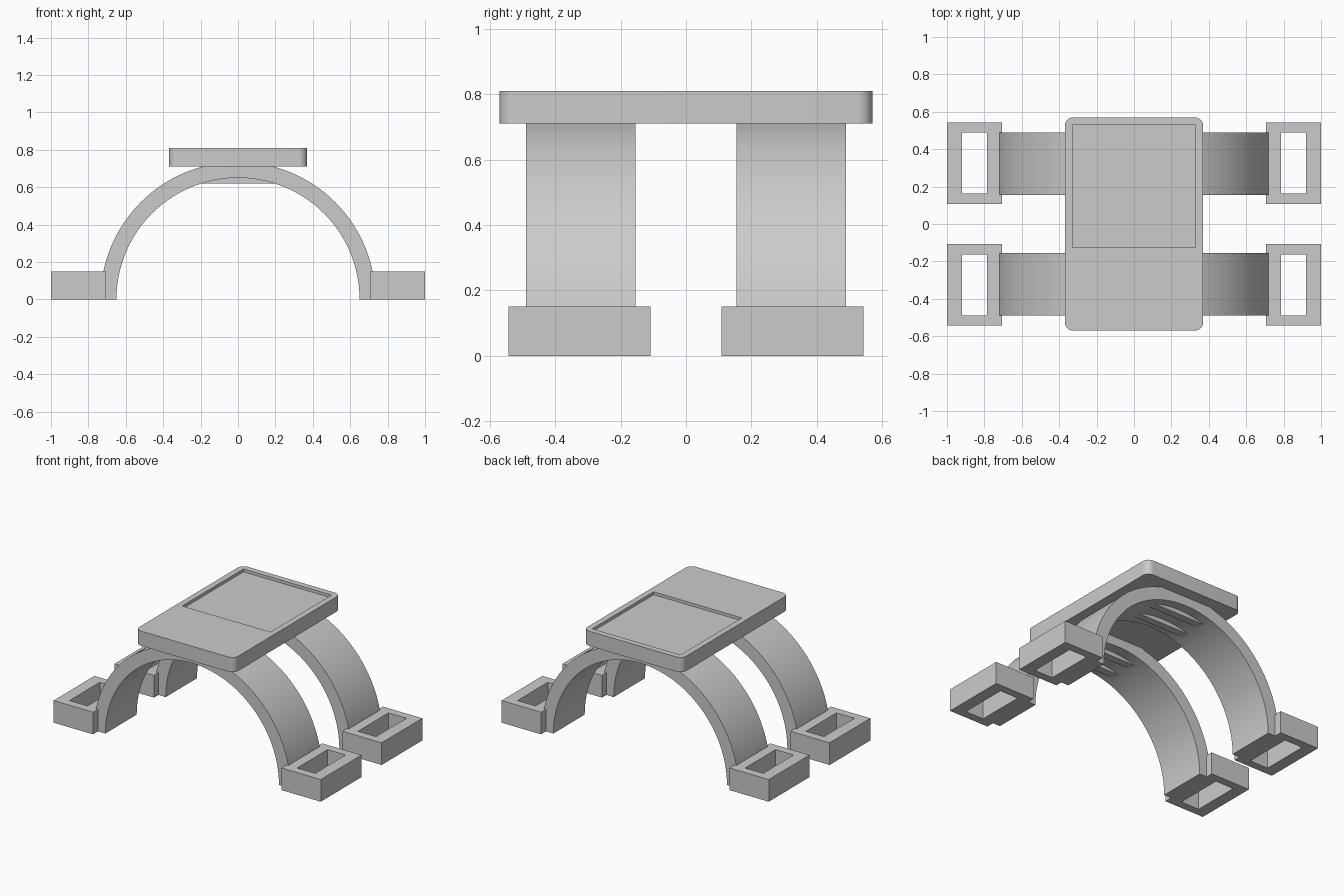
import bpy
import bmesh
import math

if "Cube" in bpy.data.objects:
    bpy.data.objects.remove(bpy.data.objects["Cube"])

grey = bpy.data.materials.new("plain grey")
grey.use_nodes = True
grey.diffuse_color = (0.6, 0.6, 0.6, 1)
grey.node_tree.nodes["Principled BSDF"].inputs["Base Color"].default_value = grey.diffuse_color


def finish(name, bm):
    """Turn a bmesh into a grey object with smooth curves and sharp corners."""
    bmesh.ops.recalc_face_normals(bm, faces=bm.faces)
    mesh = bpy.data.meshes.new(name)
    bm.to_mesh(mesh)
    bm.free()
    mesh.materials.append(grey)
    obj = bpy.data.objects.new(name, mesh)
    bpy.context.collection.objects.link(obj)
    smooth(obj)
    return obj


def select(obj):
    bpy.ops.object.select_all(action="DESELECT")
    obj.select_set(True)
    bpy.context.view_layer.objects.active = obj


def smooth(obj):
    select(obj)
    bpy.ops.object.shade_smooth_by_angle(angle=math.radians(30))


def box(name, low, high, corner=0):
    """Box between two corners, with optional rounded vertical edges."""
    bm = bmesh.new()
    bmesh.ops.create_cube(bm, size=1)
    for v in bm.verts:
        v.co = [h if c > 0 else l for c, l, h in zip(v.co, low, high)]
    if corner:
        upright = [e for e in bm.edges
                   if abs(e.verts[0].co.z - e.verts[1].co.z) > 0.01]
        bmesh.ops.bevel(bm, geom=upright, offset=corner, segments=8,
                        profile=0.5, affect="EDGES")
    return finish(name, bm)


def extrude_profile(name, points, y0, y1):
    """Extrude a closed x-z outline along y."""
    bm = bmesh.new()
    face = bm.faces.new([bm.verts.new((x, y0, z)) for x, z in points])
    result = bmesh.ops.extrude_face_region(bm, geom=[face])
    for item in result["geom"]:
        if isinstance(item, bmesh.types.BMVert):
            item.co.y = y1
    return finish(name, bm)


def cut(obj, cutter):
    """Subtract the cutter, then discard it."""
    cutter.hide_render = True
    mod = obj.modifiers.new("opening", "BOOLEAN")
    mod.operation = "DIFFERENCE"
    mod.solver = "EXACT"
    mod.object = cutter
    select(obj)
    bpy.ops.object.modifier_apply(modifier=mod.name)
    bpy.data.objects.remove(cutter)
    smooth(obj)


def arc(radius, start, end, steps):
    angles = [start + (end - start) * i / steps for i in range(steps + 1)]
    return [(radius * math.cos(a), radius * math.sin(a)) for a in angles]


# Top plate with a shallow rectangular recess
plate = box("top_plate", (-0.37, -0.57, 0.71), (0.37, 0.57, 0.81), 0.045)
cut(plate, box("recess_cutter", (-0.33, -0.125, 0.79), (0.33, 0.53, 0.9)))

OUTER, INNER = 0.735, 0.65
ring = arc(OUTER, 0, math.pi, 64) + arc(INNER, math.pi, 0, 64)
chord = math.acos(0.2 / INNER)
rib = arc(INNER + 0.01, chord, math.pi - chord, 16)
rib = [(0.2, 0.62)] + rib + [(-0.2, 0.62)]

for end, sy in (("front", -1), ("back", 1)):
    # Half-round band
    extrude_profile(end + "_arch", ring, sy * 0.155, sy * 0.49)

    # Flat-bottomed ribs under the crown of the band
    for label, y in (("inner", 0.25), ("outer", 0.40)):
        extrude_profile(f"{end}_{label}_rib", rib, sy * y - 0.025, sy * y + 0.025)

    # Slotted feet
    for side, sx in (("left", 1), ("right", -1)):
        def span(x0, x1, y0, y1, z0, z1):
            xs, ys = sorted((sx * x0, sx * x1)), sorted((sy * y0, sy * y1))
            return (xs[0], ys[0], z0), (xs[1], ys[1], z1)

        foot = box(f"{end}_{side}_foot", *span(0.705, 1.0, 0.108, 0.543, 0, 0.15))
        cut(foot, box("slot_cutter", *span(0.785, 0.92, 0.163, 0.488, -0.1, 0.3)))
